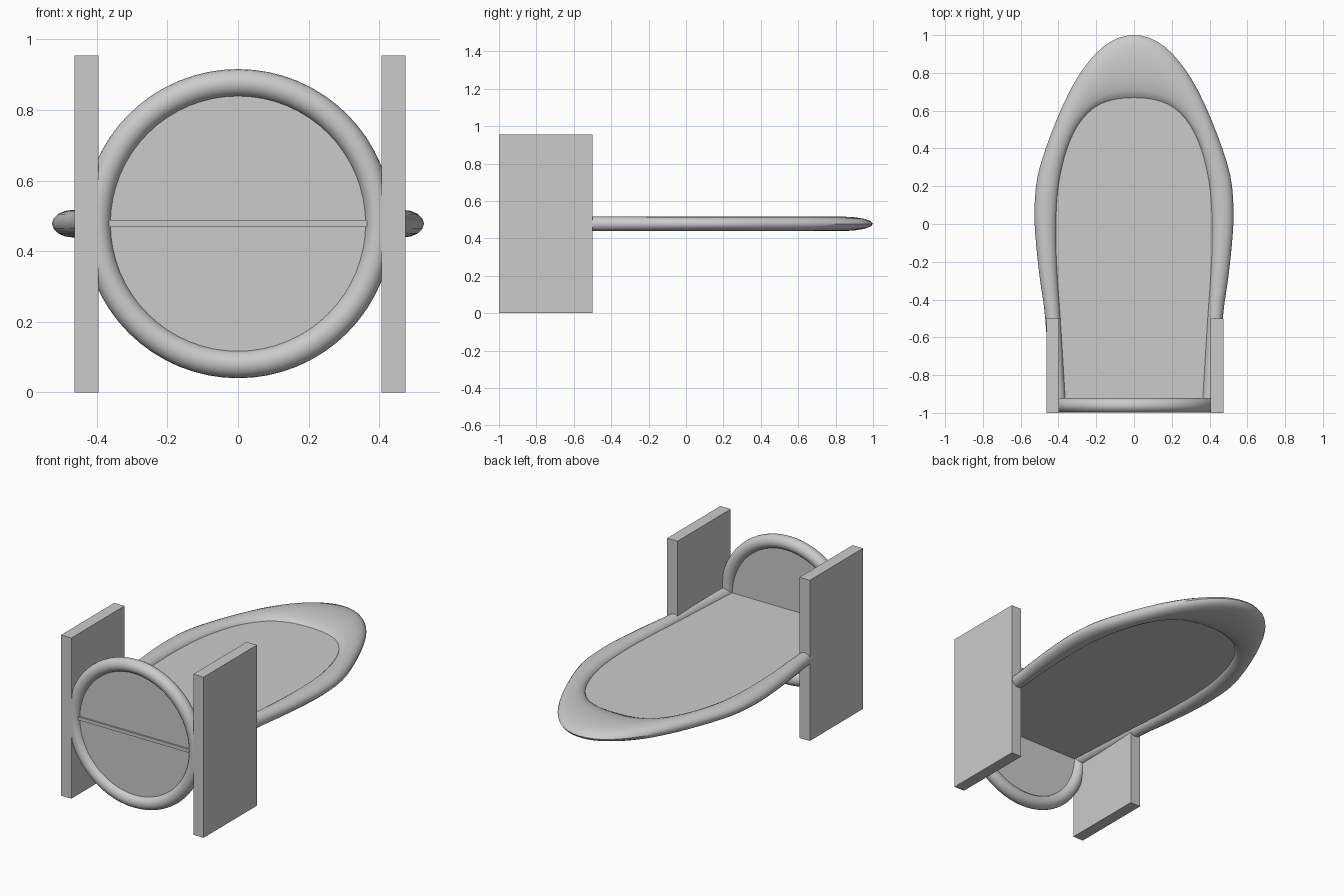
import bpy, bmesh, math
from mathutils import Vector

if "Cube" in bpy.data.objects:
    bpy.data.objects.remove(bpy.data.objects["Cube"])

ZC = 0.478      # height of the ring centre and the deck
TUBE = 0.039    # tube radius

grey = bpy.data.materials.new("plain grey")
grey.diffuse_color = (0.6, 0.6, 0.6, 1)
grey.use_nodes = True
grey.node_tree.nodes["Principled BSDF"].inputs["Base Color"].default_value = grey.diffuse_color


def finish(obj, name, smooth=False):
    obj.name = name
    obj.data.materials.append(grey)
    if smooth:
        bpy.ops.object.select_all(action='DESELECT')
        obj.select_set(True)
        bpy.context.view_layer.objects.active = obj
        bpy.ops.object.shade_smooth_by_angle(angle=math.radians(40))


def from_bmesh(bm, name, smooth=False):
    bmesh.ops.recalc_face_normals(bm, faces=bm.faces)
    me = bpy.data.meshes.new(name)
    bm.to_mesh(me)
    bm.free()
    obj = bpy.data.objects.new(name, me)
    bpy.context.collection.objects.link(obj)
    finish(obj, name, smooth)


# side plates
for name, x in (("left_plate", -0.43), ("right_plate", 0.44)):
    bpy.ops.mesh.primitive_cube_add(size=1, location=(x, -0.75, 0.4775))
    plate = bpy.context.object
    plate.scale = (0.068, 0.5, 0.955)
    finish(plate, name)

# upright ring and its disc
bpy.ops.mesh.primitive_torus_add(major_radius=0.399, minor_radius=TUBE,
                                 major_segments=64, minor_segments=20,
                                 location=(0, -0.96, ZC), rotation=(math.pi / 2, 0, 0))
finish(bpy.context.object, "front_ring", True)
bpy.ops.mesh.primitive_cylinder_add(vertices=64, radius=0.399, depth=0.02,
                                    location=(0, -0.96, ZC), rotation=(math.pi / 2, 0, 0))
finish(bpy.context.object, "front_disc", True)

# half outline of the rim: inner x, inner y, outer x, outer y
half = [(.36, -.96, .438, -.96), (.388, -.5, .47, -.5), (.402, -.3, .497, -.3),
        (.411, -.1, .519, -.1), (.408, .08, .527, .07), (.393, .23, .509, .26),
        (.355, .39, .44, .475), (.295, .52, .342, .70), (.21, .61, .24, .86),
        (.11, .65, .125, .965), (0, .66, 0, 1)]
half = [Vector(p) for p in half]
flip = Vector((-1, 1, -1, 1))
keys = half + [Vector([a * b for a, b in zip(p, flip)]) for p in half[-2::-1]]


def catmull(pts, steps):
    ext = [2 * pts[0] - pts[1]] + pts + [2 * pts[-1] - pts[-2]]
    out = []
    for a, b, c, d in zip(ext, ext[1:], ext[2:], ext[3:]):
        for i in range(steps):
            t = i / steps
            out.append(b + 0.5 * t * (c - a + t * (2 * a - 5 * b + 4 * c - d
                                                   + t * (3 * (b - c) + d - a))))
    return out + [pts[-1]]


path = catmull(keys, 3)

# swept rim that widens towards the far tip
bm = bmesh.new()
N = 16
rings = []
for p in path:
    mid = Vector(((p[0] + p[2]) / 2, (p[1] + p[3]) / 2, ZC))
    side = Vector(((p[2] - p[0]) / 2, (p[3] - p[1]) / 2, 0))
    rings.append([bm.verts.new(mid + side * math.cos(2 * math.pi * k / N)
                               + Vector((0, 0, TUBE * math.sin(2 * math.pi * k / N))))
                  for k in range(N)])
for r, s in zip(rings, rings[1:]):
    for k in range(N):
        bm.faces.new((r[k], r[(k + 1) % N], s[(k + 1) % N], s[k]))
bm.faces.new(rings[0])
bm.faces.new(rings[-1])
from_bmesh(bm, "deck_rim", True)

# thin deck panel inside the rim, its end poking just through the disc
bm = bmesh.new()
outline = [((p[0] + p[2]) / 2, (p[1] + p[3]) / 2) for p in path]
outline = [(0.385, -0.98)] + outline + [(-0.385, -0.98)]
face = bm.faces.new([bm.verts.new((x, y, ZC - 0.01)) for x, y in outline])
top = bmesh.ops.extrude_face_region(bm, geom=[face])
bmesh.ops.translate(bm, vec=(0, 0, 0.02),
                    verts=[v for v in top["geom"] if isinstance(v, bmesh.types.BMVert)])
if not face.is_valid or all(len(f.verts) < 5 or f.calc_center_median().z > ZC for f in bm.faces):
    bm.faces.new([v for v in bm.verts if v.co.z < ZC])
from_bmesh(bm, "deck_panel")
